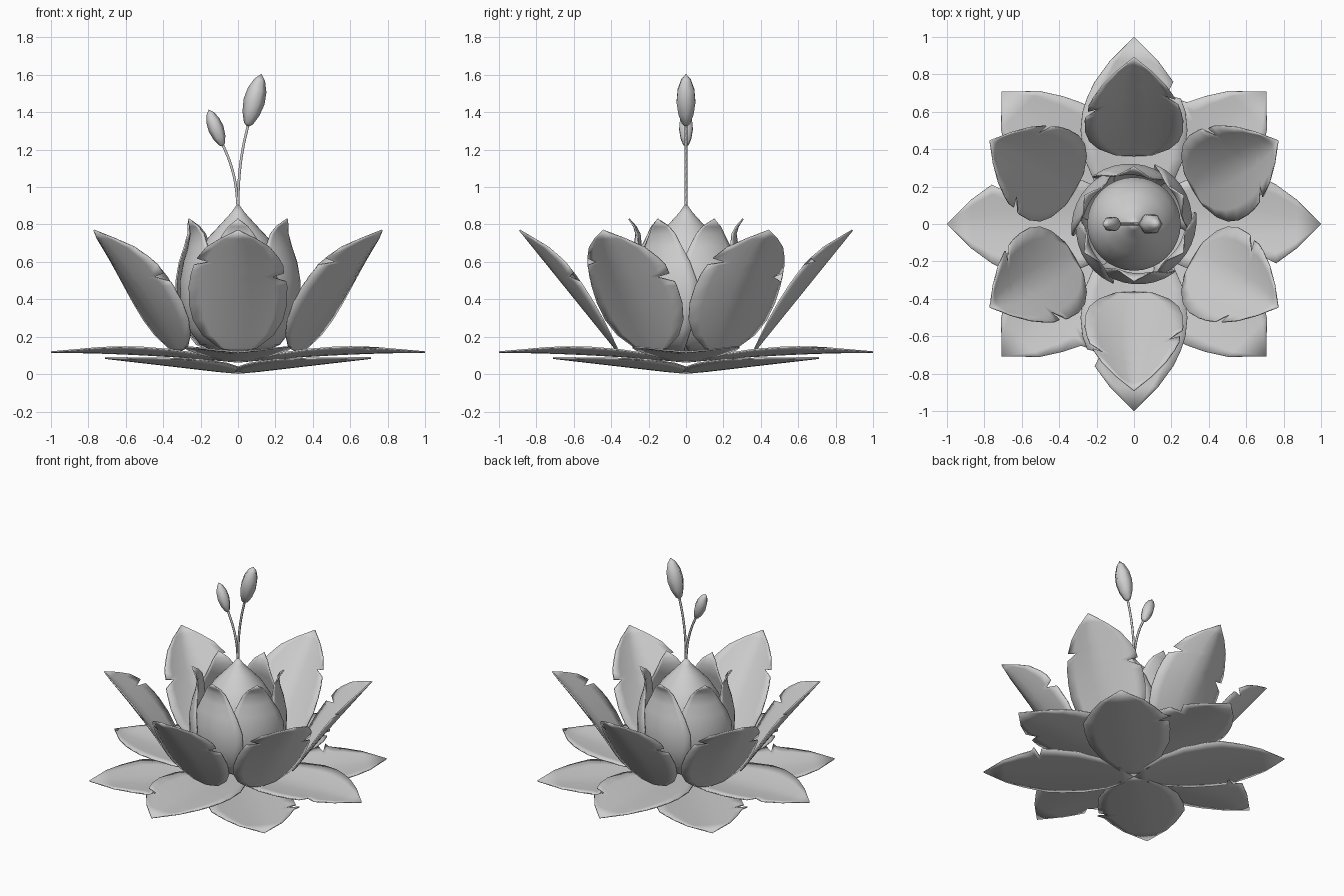
import bpy, bmesh, math
from mathutils import Vector

if "Cube" in bpy.data.objects:
    bpy.data.objects.remove(bpy.data.objects["Cube"])

grey = bpy.data.materials.new("soft grey")
grey.diffuse_color = (0.63, 0.63, 0.63, 1)
grey.use_nodes = True
grey.node_tree.nodes["Principled BSDF"].inputs["Base Color"].default_value = grey.diffuse_color


def finish(name, bm, thickness=0, smooth=45):
    bmesh.ops.remove_doubles(bm, verts=bm.verts, dist=1e-4)
    me = bpy.data.meshes.new(name)
    bm.to_mesh(me)
    bm.free()
    me.materials.append(grey)
    ob = bpy.data.objects.new(name, me)
    bpy.context.collection.objects.link(ob)
    if thickness:
        mod = ob.modifiers.new("thickness", 'SOLIDIFY')
        mod.thickness = thickness
        mod.offset = 0
    bpy.context.view_layer.objects.active = ob
    ob.select_set(True)
    bpy.ops.object.shade_smooth_by_angle(angle=math.radians(smooth))
    ob.select_set(False)
    return ob


def sheet(name, rows, point, angle, cols=8, thickness=0.008):
    """Loft a blade: point(row, u) gives radial, sideways, height for u in -1..1."""
    bm = bmesh.new()
    c, s = math.cos(angle), math.sin(angle)
    grid = []
    for row in rows:
        line = []
        for i in range(cols + 1):
            r, t, z = point(row, 2 * i / cols - 1)
            line.append(bm.verts.new((r * c - t * s, r * s + t * c, z)))
        grid.append(line)
    for a, b in zip(grid, grid[1:]):
        for i in range(cols):
            bm.faces.new((a[i], b[i], b[i + 1], a[i + 1]))
    return finish(name, bm, thickness)


def lathe(name, profile, segments, base=(0, 0, 0), axis=(0, 0, 1), smooth=45):
    """Revolve (radius, height) points about an axis."""
    bm = bmesh.new()
    rot = Vector((0, 0, 1)).rotation_difference(Vector(axis))
    rings = []
    for r, h in profile:
        ring = []
        for i in range(segments):
            a = 2 * math.pi * i / segments
            p = rot @ Vector((r * math.cos(a), r * math.sin(a), h))
            ring.append(bm.verts.new(Vector(base) + p))
        rings.append(ring)
    for a, b in zip(rings, rings[1:]):
        for i in range(segments):
            j = (i + 1) % segments
            bm.faces.new((a[i], a[j], b[j], b[i]))
    return finish(name, bm, smooth=smooth)


def half(row, u):
    return u * (row[1] if u < 0 else row[2])


# Flat lower leaves: (distance, width on one side, width on the other)
BASE = [(0, 0, 0), (.08, .10, .10), (.2, .2, .2), (.35, .265, .265), (.5, .285, .285)]
LEAF = BASE + [(.6, .275, .275), (.67, .25, .252), (.69, .175, .244), (.76, .21, .21),
               (.87, .13, .13), (1, 0, 0)]
DIAGONAL = BASE + [(.59, .285, .285), (.61, .28, .21), (.64, .265, .30), (.66, .258, .26),
                   (.75, .215, .215), (.86, .145, .145), (1, 0, 0)]


# Upper row of leaves rests on the diagonal row
def upper_row(row, u):
    r, t = row[0], half(row, u)
    return r, t, .065 + .1 * r - .047 * r * r + .038 * abs(t / .28) ** 1.4


def lower_row(row, u):
    t = half(row, u)
    return row[0], t, .005 + .082 * row[0] + .025 * abs(t / .28) ** 1.4


for k in range(4):
    sheet(f"straight_leaf_{k}", LEAF, upper_row, k * math.pi / 2)
    sheet(f"diagonal_leaf_{k}", DIAGONAL, lower_row, (k + .5) * math.pi / 2)

# Open petals with a torn notch on each side: (height, left width, right width)
PETAL = [(.12, 0, 0), (.14, .1, .1), (.21, .19, .19), (.29, .24, .24), (.38, .262, .262),
         (.475, .262, .262), (.495, .257, .258), (.52, .255, .18), (.54, .25, .245),
         (.585, .235, .24), (.60, .155, .23), (.62, .22, .22), (.68, .17, .17),
         (.725, .095, .095), (.77, 0, 0)]


def open_petal(row, u):
    s = (row[0] - .12) / .65
    t = half(row, u)
    r = .365 + .525 * s - abs(t / .26) ** 1.25 * (.035 + .115 * s)
    return r, t, row[0]


# Cupped petals hugging the bud: (height, radius, half angle in degrees)
CUP = [(.11, .1, 22), (.16, .21, 30), (.25, .28, 36), (.38, .315, 41), (.5, .318, 40),
       (.6, .3, 34), (.68, .276, 26), (.75, .266, 18), (.79, .278, 11), (.83, .305, 0)]


def cup_petal(row, u):
    a = math.radians(row[2]) * u
    r = row[1] + .016 * u * row[2] / 40
    return r * math.cos(a), r * math.sin(a), row[0]


for k in range(6):
    angle = math.radians(30 + 60 * k)
    sheet(f"open_petal_{k}", PETAL, open_petal, angle)
    sheet(f"cup_petal_{k}", CUP, cup_petal, angle)

# Closed central bud
lathe("central_bud", [(0, .1), (.13, .12), (.2, .2), (.235, .3), (.25, .4), (.25, .52),
                      (.222, .63), (.16, .73), (.085, .81), (.035, .865), (0, .915)], 32)


# Thin stems carrying small six-sided buds
def stem(name, points):
    cu = bpy.data.curves.new(name, 'CURVE')
    cu.dimensions = '3D'
    cu.bevel_depth = .008
    cu.bevel_resolution = 1
    cu.resolution_u = 4
    sp = cu.splines.new('BEZIER')
    sp.bezier_points.add(len(points) - 1)
    for bp, (x, z) in zip(sp.bezier_points, points):
        bp.co = (x, 0, z)
        bp.handle_left_type = bp.handle_right_type = 'AUTO'
    cu.materials.append(grey)
    bpy.context.collection.objects.link(bpy.data.objects.new(name, cu))


def small_bud(name, base, tip, radius):
    axis = Vector((tip[0] - base[0], 0, tip[1] - base[1]))
    shape = [(0, 0), (.42, .07), (.8, .25), (1, .48), (.88, .7), (.5, .89), (0, 1)]
    lathe(name, [(r * radius, h * axis.length) for r, h in shape], 6,
          (base[0], 0, base[1]), axis.normalized(), smooth=75)


stem("tall_stem", [(0, .88), (.006, 1.05), (.025, 1.2), (.056, 1.34)])
stem("short_stem", [(0, .88), (-.014, 1.02), (-.042, 1.13), (-.085, 1.235)])
small_bud("tall_stem_bud", (.05, 1.32), (.125, 1.605), .058)
small_bud("short_stem_bud", (-.08, 1.215), (-.157, 1.415), .042)
